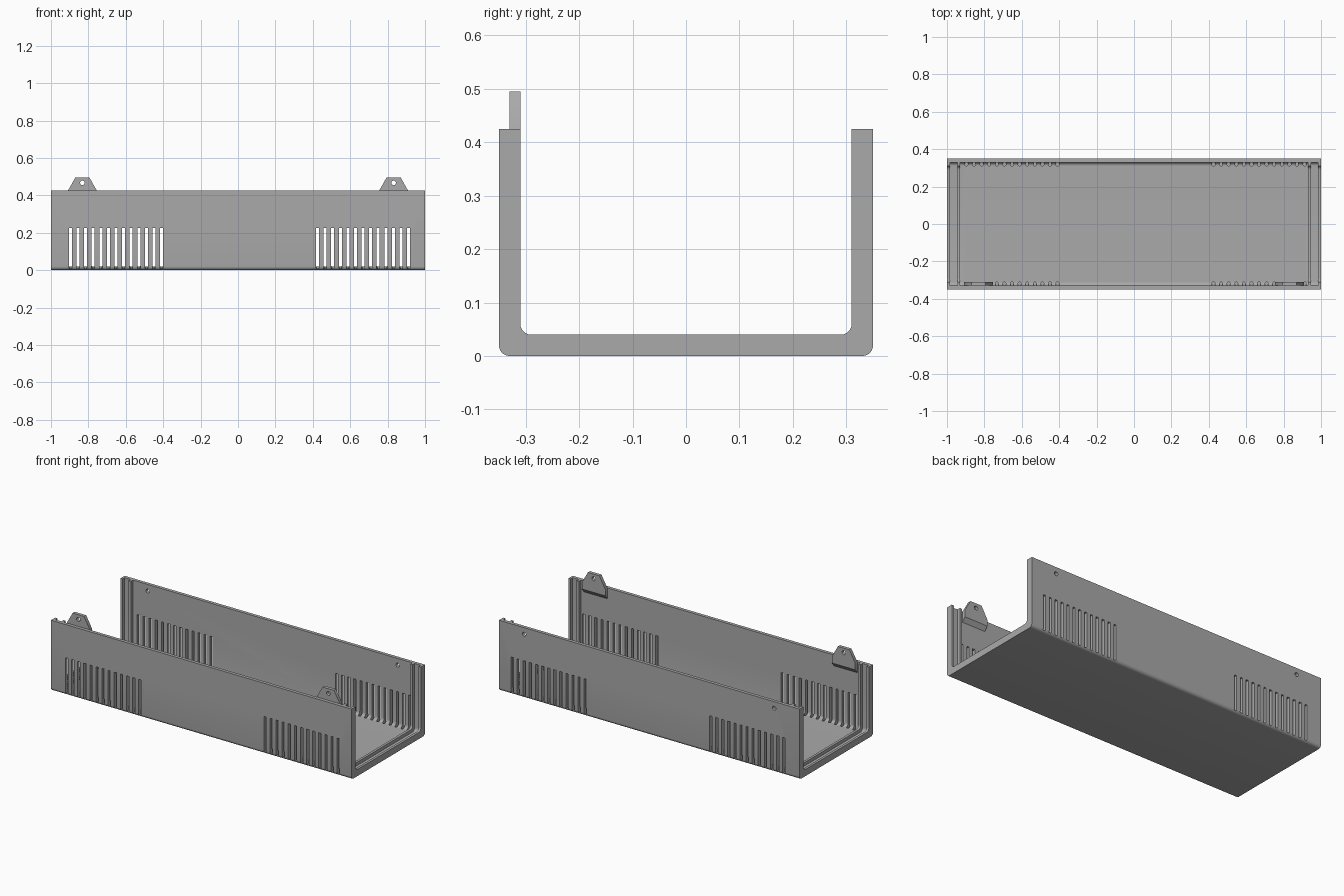
import bpy
import bmesh
import math
from mathutils import Matrix, Vector

cube = bpy.data.objects.get("Cube")
if cube:
    bpy.data.objects.remove(cube, do_unlink=True)

grey = bpy.data.materials.new("plain grey")
grey.use_nodes = True
colour = (0.4, 0.4, 0.4, 1)
grey.diffuse_color = colour
grey.node_tree.nodes["Principled BSDF"].inputs["Base Color"].default_value = colour

HALF_Y, TOP, WALL, RIB, R = 0.35, 0.425, 0.02, 0.04, 0.02


def prism(bm, points, depth):
    """Closed prism from 3D outline points pushed along a depth vector."""
    face = bm.faces.new([bm.verts.new(p) for p in points])
    new = bmesh.ops.extrude_face_region(bm, geom=[face])["geom"]
    verts = [v for v in new if isinstance(v, bmesh.types.BMVert)]
    bmesh.ops.translate(bm, verts=verts, vec=Vector(depth))


def make(name, bm):
    bmesh.ops.recalc_face_normals(bm, faces=bm.faces[:])
    mesh = bpy.data.meshes.new(name)
    bm.to_mesh(mesh)
    bm.free()
    mesh.materials.append(grey)
    ob = bpy.data.objects.new(name, mesh)
    bpy.context.collection.objects.link(ob)
    return ob


def rounded_u(half, bottom, top, steps=6):
    """Y-Z outline with a flat top and two rounded lower corners."""
    pts = [(half, top), (-half, top)]
    for side, start in ((-1, math.pi), (1, math.pi * 1.5)):
        for i in range(steps + 1):
            a = start + math.pi / 2 * i / steps
            pts.append((side * (half - R) + R * math.cos(a),
                        bottom + R + R * math.sin(a)))
    return pts


def trough(bm, x0, x1, half, bottom, top):
    prism(bm, [(x0, y, z) for y, z in rounded_u(half, bottom, top)], (x1 - x0, 0, 0))


def drill(bm, x, y, z):
    spin = Matrix.Translation((x, y, z)) @ Matrix.Rotation(math.pi / 2, 4, 'X')
    bmesh.ops.create_cone(bm, cap_ends=True, segments=20, radius1=0.012,
                          radius2=0.012, depth=0.12, matrix=spin)


def cut(ob, name, bm):
    cutter = make(name, bm)
    cutter.hide_render = True
    cutter.hide_viewport = True
    mod = ob.modifiers.new(name, 'BOOLEAN')
    mod.operation = 'DIFFERENCE'
    mod.solver = 'EXACT'
    mod.object = cutter
    bpy.context.view_layer.objects.active = ob
    bpy.ops.object.modifier_apply(modifier=mod.name)
    bpy.data.objects.remove(cutter, do_unlink=True)


# Open channel: a solid block with rounded lower edges
bm = bmesh.new()
trough(bm, -1, 1, HALF_Y, 0, TOP)
casing = make("casing", bm)

# Full-length hollow at the rib level
bm = bmesh.new()
trough(bm, -1.1, 1.1, HALF_Y - RIB, RIB, 0.6)
cut(casing, "inner_hollow", bm)

# Deeper hollow and end-panel grooves, leaving two ribs at each end
bm = bmesh.new()
for x0, x1 in ((-0.985, -0.945), (-0.93, 0.93), (0.945, 0.985)):
    trough(bm, x0, x1, HALF_Y - WALL, WALL, 0.6)
cut(casing, "panel_grooves", bm)

# Vent slots, with rounded inner ends reaching into the floor
bm = bmesh.new()
slot_r = 0.008
for start in (-0.896, 0.425):
    for i in range(13):
        x = start + i * 0.0406
        for side in (-1, 1):
            pts = [(x + slot_r, side * 0.4, 0.01), (x - slot_r, side * 0.4, 0.01)]
            for k in range(7):
                a = math.pi * k / 6
                pts.append((x - slot_r * math.cos(a),
                            side * (0.318 - slot_r * math.sin(a)), 0.01))
            prism(bm, pts, (0, 0, 0.215))
cut(casing, "vent_slots", bm)

# Screw holes in the back wall
bm = bmesh.new()
for side in (-1, 1):
    drill(bm, side * 0.832, 0.34, 0.385)
cut(casing, "screw_holes", bm)

# Screw tabs inside the front wall, with a sloped underside
for side, label in ((1, "left"), (-1, "right")):
    bm = bmesh.new()
    outline = [(-0.0775, 0.36), (0.0775, 0.36), (0.0775, TOP),
               (0.038, 0.495), (-0.038, 0.495), (-0.0775, TOP)]
    prism(bm, [(side * 0.832 + x, -0.33, z) for x, z in outline], (0, 0.02, 0))
    for v in bm.verts:
        if v.co.z < 0.37 and v.co.y > -0.32:
            v.co.z += 0.025
    tab = make(label + "_screw_tab", bm)
    bm = bmesh.new()
    drill(bm, side * 0.832, -0.32, 0.467)
    cut(tab, "tab_hole", bm)

# Smooth only the rounded edges
bpy.ops.object.select_all(action='DESELECT')
for ob in bpy.context.collection.objects:
    if ob.name == "casing" or ob.name.endswith("screw_tab"):
        ob.select_set(True)
        bpy.context.view_layer.objects.active = ob
bpy.ops.object.shade_smooth_by_angle(angle=math.radians(30))
